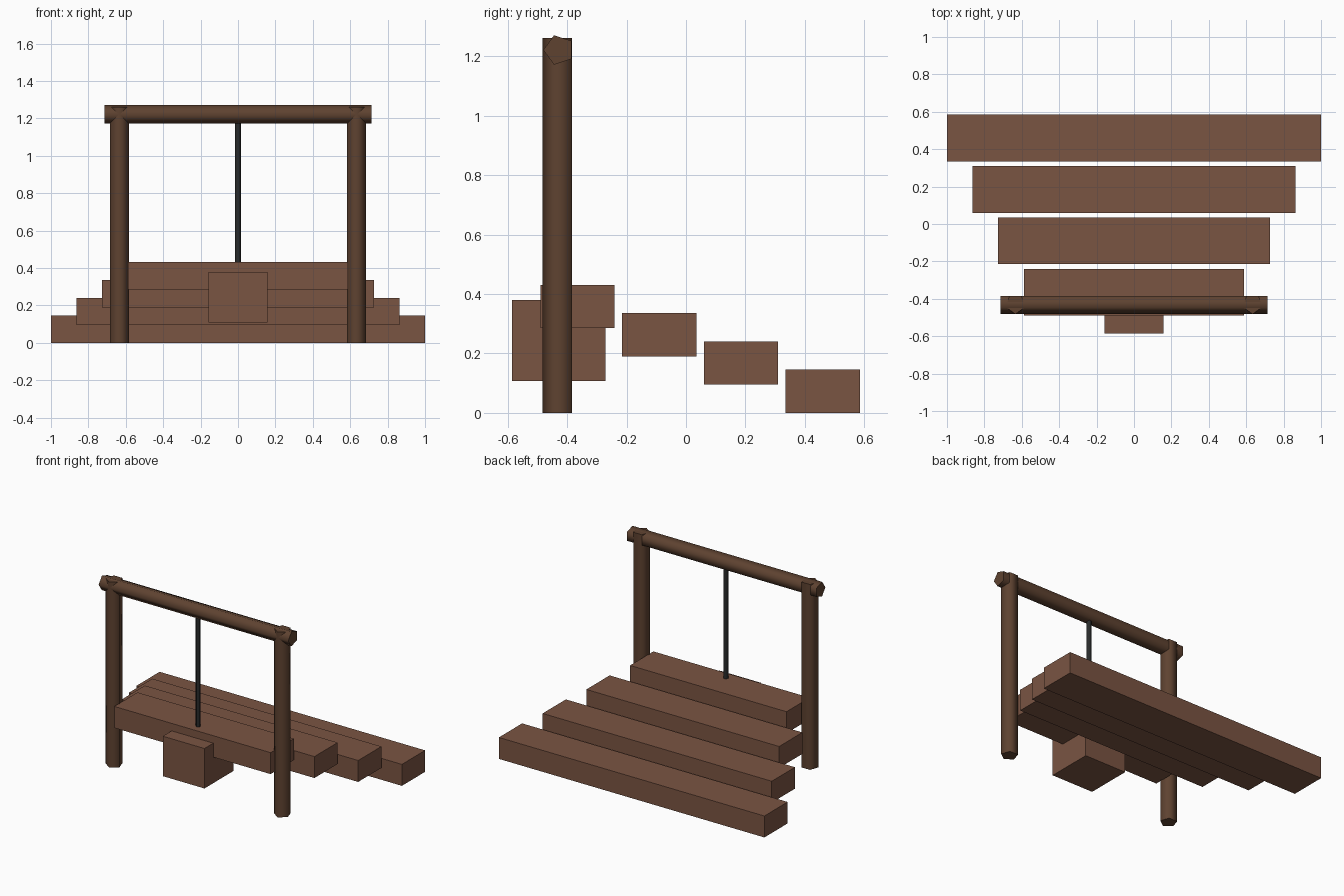
import bpy, bmesh, math
from mathutils import Vector

if "Cube" in bpy.data.objects:
    bpy.data.objects.remove(bpy.data.objects["Cube"])


def material(name, rgb):
    m = bpy.data.materials.new(name)
    m.diffuse_color = (*rgb, 1)
    m.use_nodes = True
    m.node_tree.nodes["Principled BSDF"].inputs["Base Color"].default_value = m.diffuse_color
    return m


PLANK = material("plank_wood", (0.195, 0.089, 0.055))
POLE = material("dark_wood", (0.113, 0.055, 0.030))
ROPE = material("rope_grey", (0.022, 0.024, 0.024))


def add_object(name, bm, mat):
    bmesh.ops.recalc_face_normals(bm, faces=bm.faces)
    mesh = bpy.data.meshes.new(name)
    bm.to_mesh(mesh)
    bm.free()
    mesh.materials.append(mat)
    ob = bpy.data.objects.new(name, mesh)
    bpy.context.collection.objects.link(ob)
    return ob


def box(name, half_x, y0, y1, z0, z1, mat):
    bm = bmesh.new()
    bmesh.ops.create_cube(bm, size=1)
    for v in bm.verts:
        v.co = Vector((v.co.x * 2 * half_x,
                       (y0 + y1) / 2 + v.co.y * (y1 - y0),
                       (z0 + z1) / 2 + v.co.z * (z1 - z0)))
    return add_object(name, bm, mat)


def pole(name, start, end, radius, mat, sides=5):
    """Prism from start to end with one corner pointing to the front (-y)."""
    start, end = Vector(start), Vector(end)
    front = Vector((0, -1, 0))
    side = (end - start).normalized().cross(front)
    bm = bmesh.new()
    ring = []
    for i in range(sides):
        a = 2 * math.pi * i / sides
        ring.append(bm.verts.new(start + radius * (front * math.cos(a) + side * math.sin(a))))
    face = bm.faces.new(ring)
    ext = bmesh.ops.extrude_face_region(bm, geom=[face], use_keep_orig=True)
    bmesh.ops.translate(bm, vec=end - start,
                        verts=[g for g in ext["geom"] if isinstance(g, bmesh.types.BMVert)])
    ob = add_object(name, bm, mat)
    # rounded sides, flat end caps
    bpy.ops.object.select_all(action='DESELECT')
    ob.select_set(True)
    bpy.context.view_layer.objects.active = ob
    bpy.ops.object.shade_smooth_by_angle(angle=math.radians(80))
    return ob


# stepped planks, each shorter and higher towards the front
for i in range(4):
    y0 = 0.335 - 0.275 * i
    z0 = 0.095 * i
    box(f"step_plank_{i + 1}", 1.0 - 0.137 * i, y0, y0 + 0.25, z0, z0 + 0.146, PLANK)

# block under the front plank
Y = -0.428
box("front_block", 0.157, -0.585, -0.271, 0.108, 0.38, PLANK)

# frame: two posts and a crossbeam
for label, sx in (("left", -1), ("right", 1)):
    pole(f"{label}_post", (0.634 * sx, Y, 0), (0.634 * sx, Y, 1.262), 0.054, POLE)
pole("crossbeam", (-0.714, Y, 1.221), (0.714, Y, 1.221), 0.052, POLE)

# hanging rope
pole("rope", (0, Y, 0.37), (0, Y, 1.221), 0.016, ROPE)
